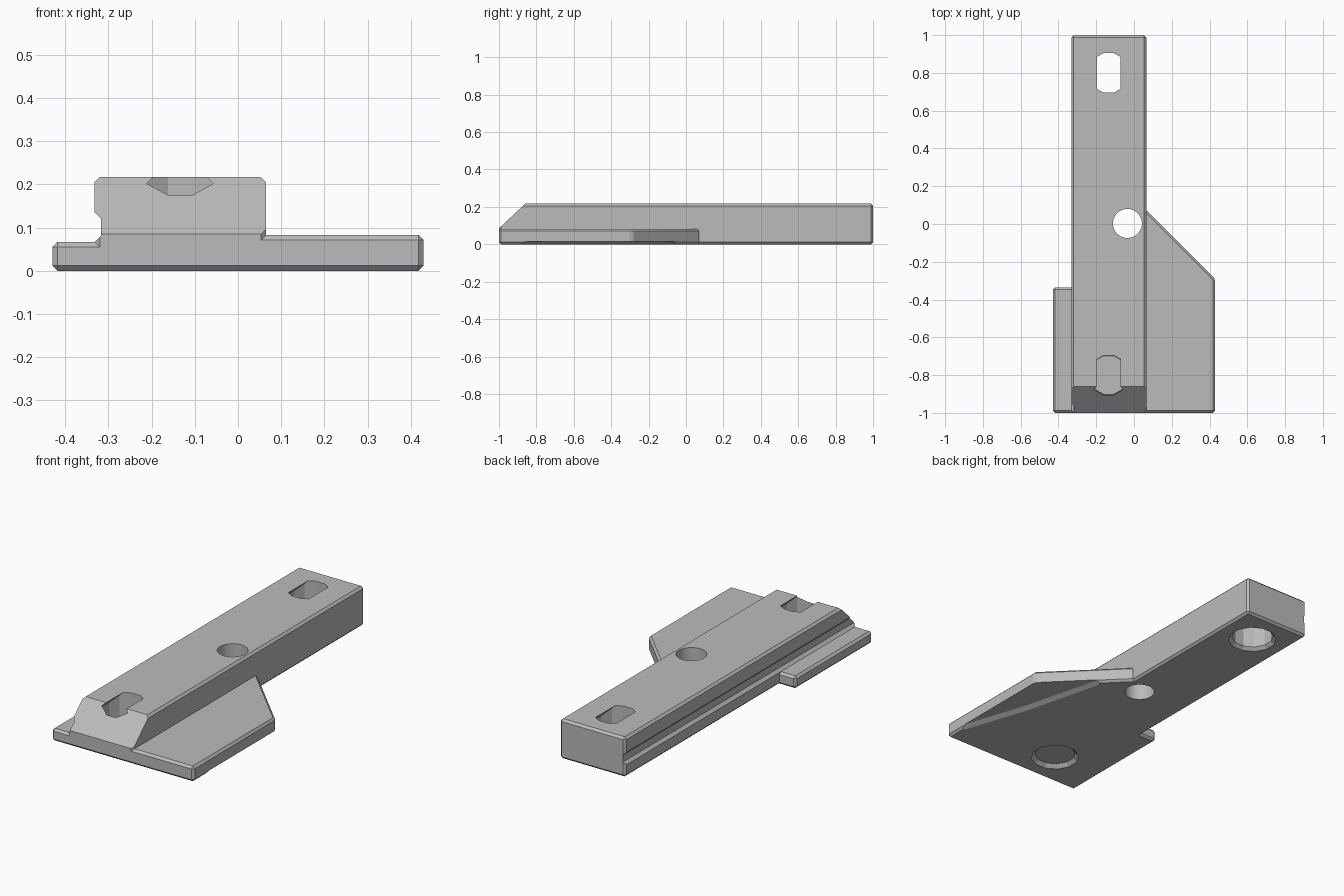
import bpy, bmesh
from math import cos, sin, pi, radians
from mathutils import Vector

default = bpy.data.objects.get("Cube")
if default:
    bpy.data.objects.remove(default, do_unlink=True)

grey = bpy.data.materials.new("plain_grey")
grey.use_nodes = True
grey.diffuse_color = (0.5, 0.5, 0.5, 1)
grey.node_tree.nodes["Principled BSDF"].inputs["Base Color"].default_value = (0.5, 0.5, 0.5, 1)

CHAMFER = 0.012
LOW, TOP = -0.01, 0.217      # cutter start, bar height
SLOT_X = -0.134              # centre line of the bar


def prism(name, outline, z0, z1, bevel=0, shift=(0, 0), planes=()):
    """Extrude an outline upward; shift slides the lower ring, planes trim the solid."""
    bm = bmesh.new()
    low = [bm.verts.new((x + shift[0], y + shift[1], z0)) for x, y in outline]
    high = [bm.verts.new((x, y, z1)) for x, y in outline]
    bm.faces.new(low[::-1])
    bm.faces.new(high)
    n = len(outline)
    for i in range(n):
        j = (i + 1) % n
        bm.faces.new((low[i], low[j], high[j], high[i]))
    bmesh.ops.recalc_face_normals(bm, faces=bm.faces)
    if bevel:
        bmesh.ops.bevel(bm, geom=bm.edges[:], offset=bevel, segments=1,
                        affect='EDGES', profile=0.5)
    for co, normal in planes:
        cut = bmesh.ops.bisect_plane(bm, geom=bm.verts[:] + bm.edges[:] + bm.faces[:],
                                     plane_co=co, plane_no=normal, clear_outer=True)
        edges = [e for e in cut["geom_cut"] if isinstance(e, bmesh.types.BMEdge)]
        bmesh.ops.holes_fill(bm, edges=edges)
    bmesh.ops.recalc_face_normals(bm, faces=bm.faces)
    mesh = bpy.data.meshes.new(name)
    bm.to_mesh(mesh)
    bm.free()
    mesh.materials.append(grey)
    obj = bpy.data.objects.new(name, mesh)
    bpy.context.collection.objects.link(obj)
    return obj


def combine(target, other, operation):
    mod = target.modifiers.new("combine", 'BOOLEAN')
    mod.object, mod.operation, mod.solver = other, operation, 'EXACT'
    bpy.context.view_layer.objects.active = target
    bpy.ops.object.modifier_apply(modifier=mod.name)
    bpy.data.objects.remove(other, do_unlink=True)


def ring(cx, cy, r, n):
    return [(cx + r * cos(2 * pi * (i + 0.5) / n), cy + r * sin(2 * pi * (i + 0.5) / n))
            for i in range(n)]


def rectangle(x0, x1, y0, y1):
    return [(x0, y0), (x1, y0), (x1, y1), (x0, y1)]


# Long bar with a sloped front end
slope = (Vector((0, -0.86, TOP)), Vector((0, -0.132, 0.14)))
body = prism("mounting_bar", rectangle(-0.332, 0.065, -1, 1), 0, TOP, CHAMFER, planes=[slope])

# Groove along the right side, with sloped upper and lower walls
groove_planes = [(Vector((-0.317, 0, 0.12)), Vector((1, 0, 1))),
                 (Vector((-0.317, 0, 0.082)), Vector((1, 0, -1)))]
combine(body, prism("groove_cutter", rectangle(-0.345, -0.317, -1.1, 1.1), 0.03, 0.17,
                    planes=groove_planes), 'DIFFERENCE')

# Wide plate with a diagonal back edge, shallow relief underneath
wide = prism("wide_plate", [(-0.25, -1), (0.43, -1), (0.43, -0.29), (0.065, 0.075), (-0.25, 0.075)],
             0, 0.083, CHAMFER)
relief = [(0.5, -0.9), (0.43, -0.86), (0.31, -0.5), (0.2, -0.07), (0.25, 0.1), (0.5, 0.1)]
combine(wide, prism("relief_cutter", relief, LOW, 0.014, shift=(-0.04, -0.02)), 'DIFFERENCE')
combine(body, wide, 'UNION')

# Narrow plate on the other side
combine(body, prism("narrow_plate", rectangle(-0.43, -0.22, -1, -0.335), 0, 0.067, CHAMFER), 'UNION')

# Bores with a steep roof that leaves a slot in the top face, and a countersunk mouth
for y in (-0.8, 0.8):
    roof = [(Vector((SLOT_X + s * 0.062, y, TOP)), Vector((s, 0, 1))) for s in (-1, 1)]
    combine(body, prism("bore_cutter", ring(SLOT_X, y, 0.108, 12), LOW, TOP + 0.004, planes=roof),
            'DIFFERENCE')
    mouth = prism("mouth_cutter", ring(SLOT_X, y, 0.105, 12), -0.005, 0.02)
    for v in mouth.data.vertices:
        if v.co.z < 0:
            v.co.x = SLOT_X + (v.co.x - SLOT_X) * 1.24
            v.co.y = y + (v.co.y - y) * 1.24
    combine(body, mouth, 'DIFFERENCE')

# Round hole through the middle
combine(body, prism("hole_cutter", ring(-0.035, 0.003, 0.077, 32), LOW, 0.3), 'DIFFERENCE')

bpy.ops.object.select_all(action='DESELECT')
body.select_set(True)
bpy.context.view_layer.objects.active = body
bpy.ops.object.shade_smooth_by_angle(angle=radians(20))
